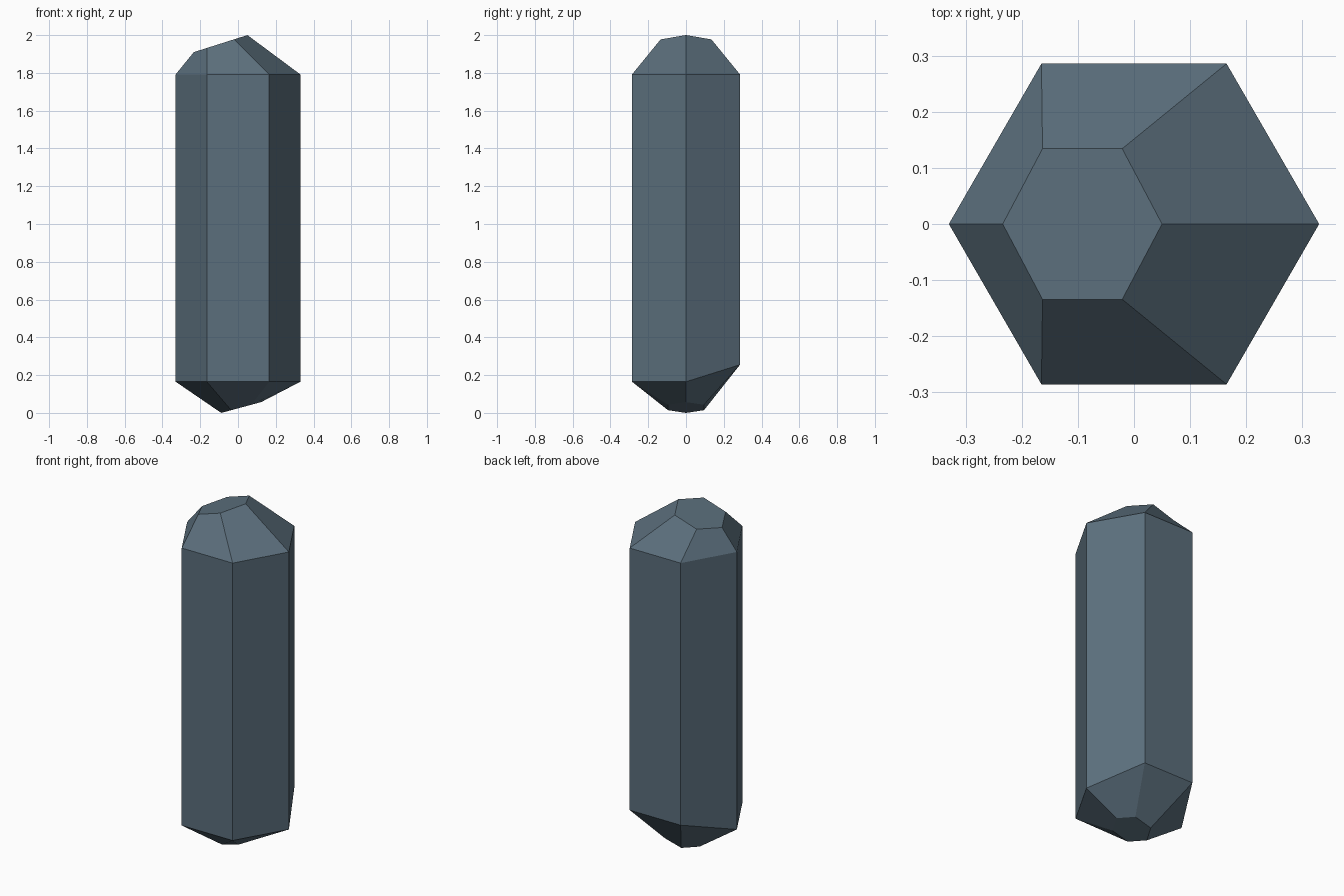
import bpy
import bmesh
from math import cos, sin, radians

cube = bpy.data.objects.get("Cube")
if cube:
    bpy.data.objects.remove(cube, do_unlink=True)

# Slate blue stone
stone = bpy.data.materials.new("slate_blue")
stone.use_nodes = True
colour = (0.105, 0.158, 0.202, 1)
stone.diffuse_color = colour
bsdf = next(n for n in stone.node_tree.nodes if n.type == 'BSDF_PRINCIPLED')
bsdf.inputs["Base Color"].default_value = colour
bsdf.inputs["Roughness"].default_value = 0.6

SIDES = 6


def ring(bm, centre_x, radius_x, radius_y, height):
    """Six-cornered ring; height gives z from the corner's x and y."""
    verts = []
    for i in range(SIDES):
        a = radians(360 / SIDES * i)
        x, y = centre_x + radius_x * cos(a), radius_y * sin(a)
        verts.append(bm.verts.new((x, y, height(x, y))))
    return verts


bm = bmesh.new()
rings = [
    # Tilted bottom facet
    ring(bm, 0.017, 0.106, 0.110, lambda x, y: 0.27 * (x + 0.089)),
    # Lower shoulder, raised at the back
    ring(bm, 0, 0.33, 0.33, lambda x, y: 0.255 if y > 0.1 else 0.165),
    # Upper shoulder
    ring(bm, 0, 0.33, 0.33, lambda x, y: 1.792),
    # Tilted top facet
    ring(bm, -0.092, 0.142, 0.155, lambda x, y: 2 + 0.317 * (x - 0.05)),
]

# Walls between the rings, then the two end facets
for low, high in zip(rings, rings[1:]):
    for i in range(SIDES):
        j = (i + 1) % SIDES
        bm.faces.new((low[i], low[j], high[j], high[i]))
bm.faces.new(rings[0])
bm.faces.new(rings[-1])
bmesh.ops.recalc_face_normals(bm, faces=bm.faces)

mesh = bpy.data.meshes.new("crystal_shard")
bm.to_mesh(mesh)
bm.free()
mesh.materials.append(stone)
crystal = bpy.data.objects.new("crystal_shard", mesh)
bpy.context.collection.objects.link(crystal)
